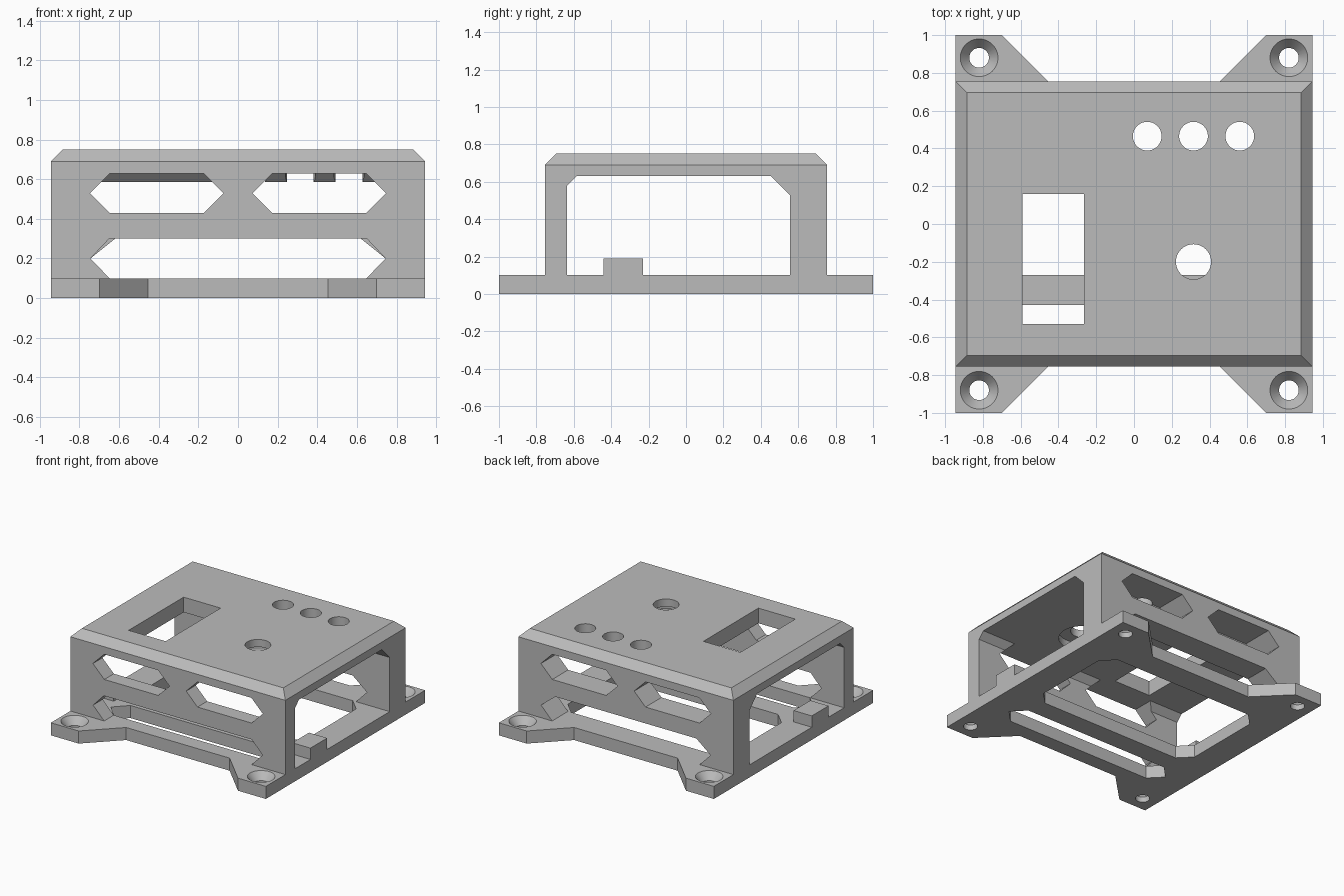
import bpy, bmesh, math
from mathutils import Vector

cube = bpy.data.objects.get("Cube")
if cube:
    bpy.data.objects.remove(cube, do_unlink=True)

W, D, H = 0.945, 0.755, 0.75      # half width, half depth, height
PLATE, CHAMFER = 0.1, 0.06

grey = bpy.data.materials.new("plain_grey")
grey.use_nodes = True
grey.diffuse_color = (0.5, 0.5, 0.5, 1)
grey.node_tree.nodes["Principled BSDF"].inputs["Base Color"].default_value = (0.5, 0.5, 0.5, 1)


def make(name, bm):
    bmesh.ops.recalc_face_normals(bm, faces=bm.faces)
    mesh = bpy.data.meshes.new(name)
    bm.to_mesh(mesh)
    bm.free()
    ob = bpy.data.objects.new(name, mesh)
    mesh.materials.append(grey)
    bpy.context.collection.objects.link(ob)
    return ob


def prism(name, points, axis, lo, hi):
    """Extrude a flat outline along one axis."""
    place = {"x": lambda a, b, t: (t, a, b),
             "y": lambda a, b, t: (a, t, b),
             "z": lambda a, b, t: (a, b, t)}[axis]
    bm = bmesh.new()
    face = bm.faces.new([bm.verts.new(place(a, b, lo)) for a, b in points])
    new = bmesh.ops.extrude_face_region(bm, geom=[face])["geom"]
    step = Vector(place(0, 0, hi - lo))
    bmesh.ops.translate(bm, vec=step, verts=[v for v in new if isinstance(v, bmesh.types.BMVert)])
    return make(name, bm)


def box(name, x0, x1, y0, y1, z0, z1):
    return prism(name, [(x0, y0), (x1, y0), (x1, y1), (x0, y1)], "z", z0, z1)


def bore(name, x, y, z0, z1, r0, r1):
    bm = bmesh.new()
    bmesh.ops.create_cone(bm, cap_ends=True, segments=48, radius1=r0, radius2=r1, depth=z1 - z0)
    bmesh.ops.translate(bm, vec=(x, y, (z0 + z1) / 2), verts=bm.verts)
    return make(name, bm)


def hexagon(cx, cy, tip, flat, half):
    """Long slot with pointed ends."""
    return [(cx - tip, cy), (cx - flat, cy - half), (cx + flat, cy - half),
            (cx + tip, cy), (cx + flat, cy + half), (cx - flat, cy + half)]


def cut(ob, cutters):
    bpy.context.view_layer.objects.active = ob
    for c in cutters:
        c.hide_render = True
        mod = ob.modifiers.new("cut", "BOOLEAN")
        mod.operation, mod.solver, mod.object = "DIFFERENCE", "EXACT", c
        bpy.ops.object.modifier_apply(modifier=mod.name)
        bpy.data.objects.remove(c, do_unlink=True)


def finish(ob):
    bpy.ops.object.select_all(action="DESELECT")
    ob.select_set(True)
    bpy.context.view_layer.objects.active = ob
    bpy.ops.object.shade_smooth_by_angle(angle=math.radians(25))


# Base plate with four slanted mounting ears
quarter = [(W, 0), (W, 1), (0.70, 1), (0.455, D)]
outline = quarter + [(-x, y) for x, y in reversed(quarter)]
outline += [(-x, -y) for x, y in quarter[1:]] + [(x, -y) for x, y in reversed(quarter[1:])]
base = prism("base_plate", outline, "z", 0, PLATE)

# Plate openings: front slot and large chamfered opening
x, y0, y1, c = 0.72, -0.27, 0.555, 0.1
opening = [(-x, y0 + c), (-x + c, y0), (x - c, y0), (x, y0 + c),
           (x, y1 - c), (x - c, y1), (-x + c, y1), (-x, y1 - c)]
holes = [prism("slot_cut", hexagon(0, -0.532, 0.745, 0.645, 0.102), "z", -0.1, 0.2),
         prism("opening_cut", opening, "z", -0.1, 0.2)]

# Countersunk screw holes
for sx in (-1, 1):
    for sy in (-1, 1):
        holes.append(bore("screw_cut", sx * 0.82, sy * 0.88, -0.1, 0.2, 0.052, 0.052))
        holes.append(bore("sink_cut", sx * 0.82, sy * 0.88, 0.04, 0.11, 0.05, 0.108))
cut(base, holes)
finish(base)

# Cover block with chamfered top
cover = box("cover", -W, W, -D, D, PLATE, H)
bm = bmesh.new()
bm.from_mesh(cover.data)
rim = [e for e in bm.edges if all(v.co.z > H - 0.01 for v in e.verts)]
bmesh.ops.bevel(bm, geom=rim, offset=CHAMFER, segments=1, affect="EDGES")
bm.to_mesh(cover.data)
bm.free()

# Through tunnel from side to side
tunnel = [(-0.635, 0), (0.555, 0), (0.555, 0.53), (0.455, 0.63), (-0.585, 0.63), (-0.635, 0.58)]
cuts = [prism("tunnel_cut", tunnel, "x", -1.2, 1.2)]

# Pointed vents in the front and back walls
for lo, hi, flat in ((-1, -0.5, 0.65), (0.5, 1, 0.62)):
    for side in (-1, 1):
        cuts.append(prism("vent_cut", hexagon(side * 0.41, 0.53, 0.337, 0.237, 0.1), "y", lo, hi))
    low = [(-0.6, 0.05), (0.6, 0.05), (0.745, 0.2), (flat, 0.3), (-flat, 0.3), (-0.745, 0.2)]
    cuts.append(prism("low_vent_cut", low, "y", lo, hi))

# Top window, button hole with counterbore, and three round holes
cuts.append(box("window_cut", -0.59, -0.265, -0.53, 0.16, 0.5, 0.9))
cuts.append(bore("button_cut", 0.315, -0.2, 0.5, 0.9, 0.093, 0.093))
cuts.append(bore("counterbore_cut", 0.315, -0.2, 0.5, 0.69, 0.18, 0.18))
for x in (0.07, 0.315, 0.56):
    cuts.append(bore("light_cut", x, 0.465, 0.5, 0.9, 0.076, 0.076))
cut(cover, cuts)
finish(cover)

# Small blocks on the side rails
for name, x0, x1 in (("left_block", 0.785, W), ("right_block", -W, -0.785)):
    box(name, x0, x1, -0.44, -0.23, PLATE, 0.19)
